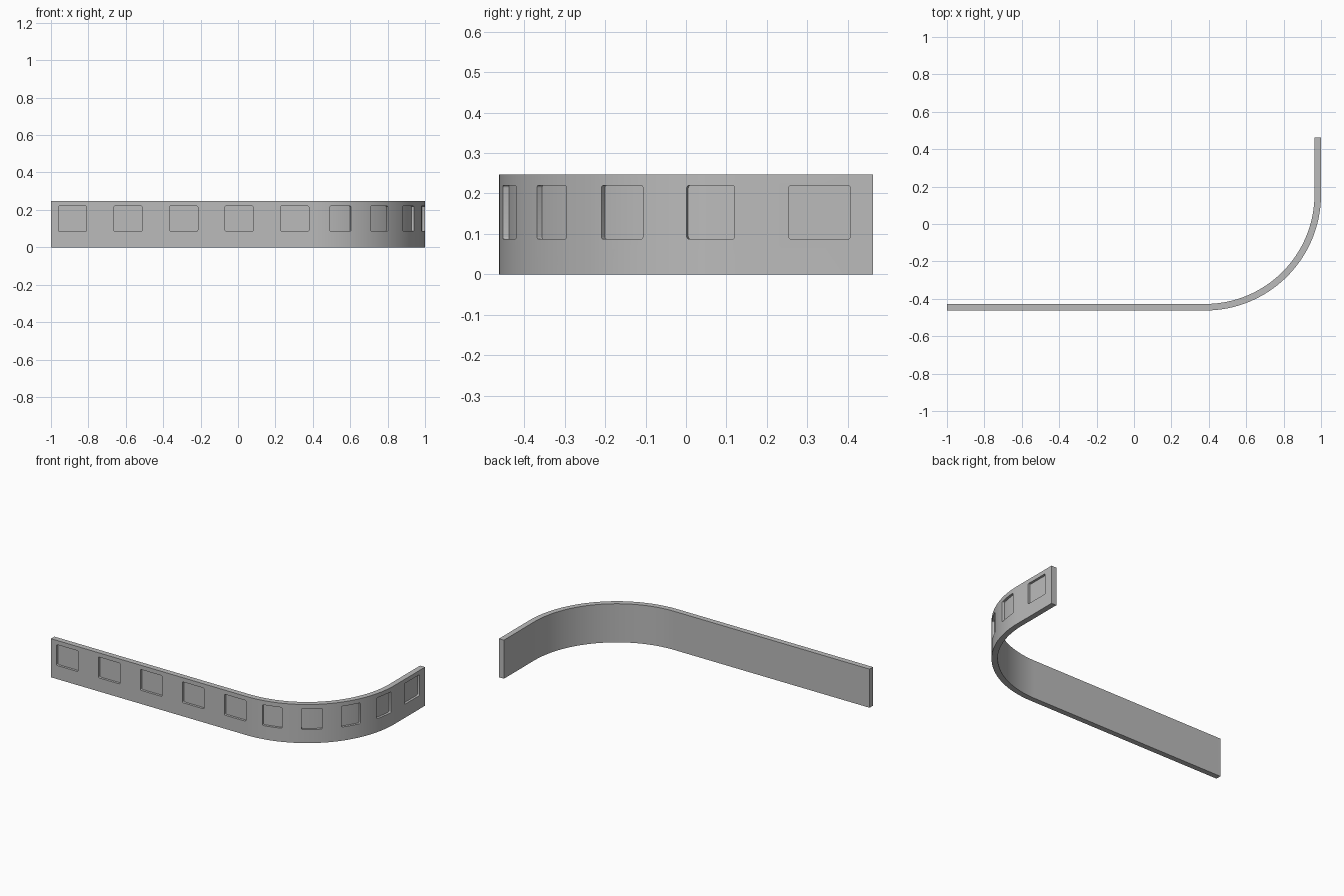
import bpy
import bmesh
from math import sin, cos, sqrt, radians, pi

cube = bpy.data.objects.get("Cube")
if cube:
    bpy.data.objects.remove(cube, do_unlink=True)

# Outer face path: long straight, quarter bend, short straight
R = 0.62
FRONT_Y = -0.4625
LONG = 1.38
BEND = R * pi / 2
TOTAL = LONG + BEND + 0.305
HEIGHT, THICK, DEPTH = 0.247, 0.035, 0.015
SILL, HEAD, CORNER = 0.087, 0.22, 0.006

grey = bpy.data.materials.new("plain_grey")
grey.use_nodes = True
grey.diffuse_color = (0.5, 0.5, 0.5, 1)
grey.node_tree.nodes["Principled BSDF"].inputs["Base Color"].default_value = (0.5, 0.5, 0.5, 1)


def on_path(s, n, z):
    """Point at distance s along the outer face, n outward from it."""
    if s <= LONG:
        return (s - 1, FRONT_Y - n, z)
    if s >= LONG + BEND:
        return (1 + n, FRONT_Y + R + s - LONG - BEND, z)
    a = (s - LONG) / R
    return (1 - R + (R + n) * sin(a), FRONT_Y + R - (R + n) * cos(a), z)


def sweep(name, sections, n_in, n_out):
    """Solid strip along the path from (s, bottom, top) sections."""
    bm = bmesh.new()
    rings = [[bm.verts.new(on_path(s, n, z)) for n, z in
              ((n_in, lo), (n_out, lo), (n_out, hi), (n_in, hi))]
             for s, lo, hi in sections]
    for a, b in zip(rings, rings[1:]):
        for i in range(4):
            j = (i + 1) % 4
            bm.faces.new((a[i], a[j], b[j], b[i]))
    bm.faces.new(rings[0])
    bm.faces.new(rings[-1][::-1])
    bmesh.ops.recalc_face_normals(bm, faces=bm.faces)
    mesh = bpy.data.meshes.new(name)
    bm.to_mesh(mesh)
    bm.free()
    mesh.materials.append(grey)
    obj = bpy.data.objects.new(name, mesh)
    bpy.context.collection.objects.link(obj)
    return obj


def pocket_sections(centre, width):
    """Rectangle with slightly rounded corners."""
    offsets = [CORNER * (1 - cos(radians(k * 22.5))) for k in range(5)]
    span = width - 2 * CORNER
    steps = offsets + [CORNER + span * k / 8 for k in range(1, 8)]
    steps += [width - e for e in reversed(offsets)]
    out = []
    for e in steps:
        d = max(0, CORNER - min(e, width - e))
        inset = CORNER - sqrt(max(0, CORNER ** 2 - d ** 2))
        out.append((centre - width / 2 + e, SILL + inset, HEAD - inset))
    return out


# Curved wall
stations = [0] + [LONG + BEND * k / 48 for k in range(49)] + [TOTAL]
wall = sweep("curved_wall", [(s, 0, HEIGHT) for s in stations], -THICK, 0)

# Shallow window pockets in the outer face
pockets = [(0.115 + 0.297 * k, 0.152) for k in range(5)]
pockets += [(LONG + R * radians(15.75 + 21.75 * k), 0.12) for k in range(4)]
pockets.append((TOTAL - 0.1325, 0.152))
cutters = bpy.data.collections.new("pocket_cutters")
bpy.context.scene.collection.children.link(cutters)
for k, (centre, width) in enumerate(pockets):
    cutter = sweep(f"pocket_cutter_{k + 1}", pocket_sections(centre, width), -DEPTH, 0.02)
    bpy.context.collection.objects.unlink(cutter)
    cutters.objects.link(cutter)
    cutter.hide_render = True
    cutter.hide_set(True)

cut = wall.modifiers.new("pockets", 'BOOLEAN')
cut.operand_type = 'COLLECTION'
cut.collection = cutters
cut.operation = 'DIFFERENCE'
cut.solver = 'EXACT'

# Bake the cut, drop the cutters, then smooth the bend
bpy.context.view_layer.objects.active = wall
wall.select_set(True)
bpy.ops.object.modifier_apply(modifier=cut.name)
for obj in list(cutters.objects):
    bpy.data.objects.remove(obj, do_unlink=True)
bpy.data.collections.remove(cutters)
bpy.ops.object.shade_smooth_by_angle(angle=radians(25))
